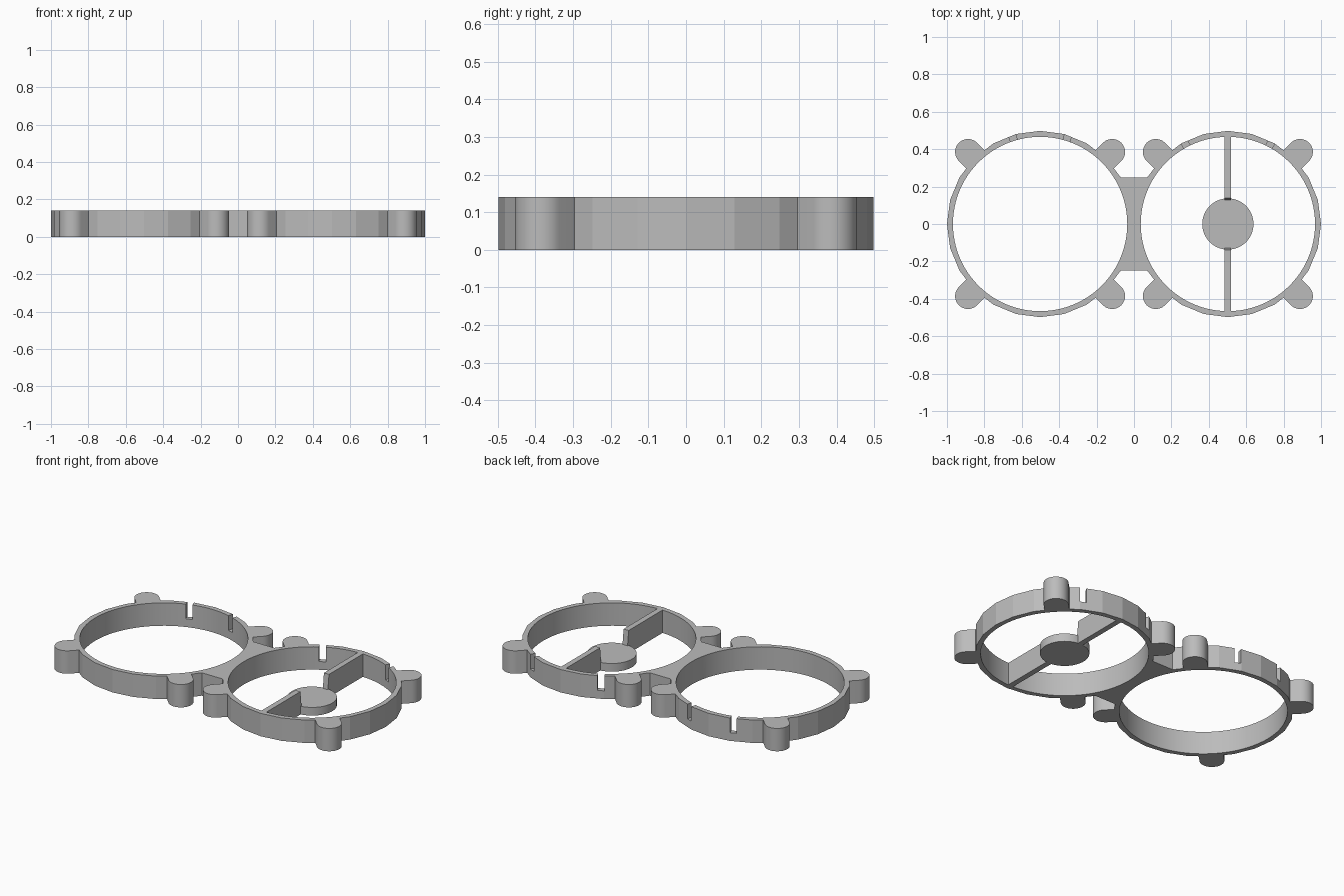
import bpy, bmesh
from math import sin, cos, pi, radians
from mathutils import Matrix

if "Cube" in bpy.data.objects:
    bpy.data.objects.remove(bpy.data.objects["Cube"])

HEIGHT = 0.14
CENTRE = 0.502      # x distance of each ring from the middle
OUTER, INNER = 0.498, 0.466

grey = bpy.data.materials.new("plain_grey")
grey.use_nodes = True
grey.diffuse_color = (0.5, 0.5, 0.5, 1)
grey.node_tree.nodes["Principled BSDF"].inputs["Base Color"].default_value = (0.5, 0.5, 0.5, 1)


def prism(name, points, z0, z1, matrix=Matrix()):
    """Extrude a flat outline from z0 to z1, then place it."""
    bm = bmesh.new()
    base = bm.faces.new([bm.verts.new((x, y, z0)) for x, y in points])
    top = bmesh.ops.extrude_face_region(bm, geom=[base])["geom"]
    bmesh.ops.translate(bm, vec=(0, 0, z1 - z0),
                        verts=[v for v in top if isinstance(v, bmesh.types.BMVert)])
    bmesh.ops.transform(bm, matrix=matrix, verts=bm.verts)
    bmesh.ops.recalc_face_normals(bm, faces=bm.faces)
    mesh = bpy.data.meshes.new(name)
    bm.to_mesh(mesh)
    bm.free()
    mesh.materials.append(grey)
    obj = bpy.data.objects.new(name, mesh)
    bpy.context.collection.objects.link(obj)
    return obj


def arc(radius, sides, x=0, start=0, sweep=2 * pi, closed=True):
    count = sides if closed else sides + 1
    return [(x + radius * cos(start + sweep * i / sides),
             radius * sin(start + sweep * i / sides)) for i in range(count)]


def box(x0, x1, y0, y1):
    return [(x0, y0), (x1, y0), (x1, y1), (x0, y1)]


def combine(target, tool, operation):
    mod = target.modifiers.new("combine", 'BOOLEAN')
    mod.operation, mod.solver, mod.object = operation, 'EXACT', tool
    bpy.context.view_layer.objects.active = target
    bpy.ops.object.modifier_apply(modifier=mod.name)
    bpy.data.objects.remove(tool)


def smooth(obj):
    bpy.ops.object.select_all(action='DESELECT')
    obj.select_set(True)
    bpy.context.view_layer.objects.active = obj
    bpy.ops.object.shade_smooth_by_angle(angle=radians(10))


# Frame: bridge, faceted rings and rounded lugs joined together
frame = prism("double_ring_frame", box(-0.2, 0.2, -0.249, 0.249), 0, HEIGHT)
lug_outline = ([(0.42, -0.069)]
               + arc(0.069, 24, 0.545, -pi / 2, pi, closed=False)
               + [(0.42, 0.069)])
for side in (-1, 1):
    place = Matrix.Translation((side * CENTRE, 0, 0))
    combine(frame, prism("ring", arc(OUTER, 24), 0, HEIGHT, place), 'UNION')
    for angle in (45, 135, 225, 315):
        turn = place @ Matrix.Rotation(radians(angle), 4, 'Z')
        combine(frame, prism("lug", lug_outline, 0, HEIGHT, turn), 'UNION')

# Round openings and the slots in the back of each ring
for side, spread in ((-1, 17.5), (1, 28)):
    place = Matrix.Translation((side * CENTRE, 0, 0))
    combine(frame, prism("opening", arc(INNER, 96), -0.1, 0.3, place), 'DIFFERENCE')
    for angle in (90 - spread, 90 + spread):
        turn = place @ Matrix.Rotation(radians(angle), 4, 'Z')
        slot = prism("slot", box(0.44, 0.53, -0.019, 0.019), 0.05, 0.3, turn)
        combine(frame, slot, 'DIFFERENCE')
smooth(frame)

# Low round hub in the left ring
hub = prism("hub_disc", arc(0.137, 64), 0, 0.05, Matrix.Translation((CENTRE, 0, 0)))
smooth(hub)

# Two upright spokes with slightly leaning inner ends
spoke_outline = [(0.122, 0), (0.468, 0), (0.468, HEIGHT), (0.138, HEIGHT)]
for name, way in (("front_spoke", -1), ("back_spoke", 1)):
    stand = Matrix(((0, 0, 1, CENTRE), (way, 0, 0, 0), (0, 1, 0, 0), (0, 0, 0, 1)))
    prism(name, spoke_outline, -0.017, 0.017, stand)
